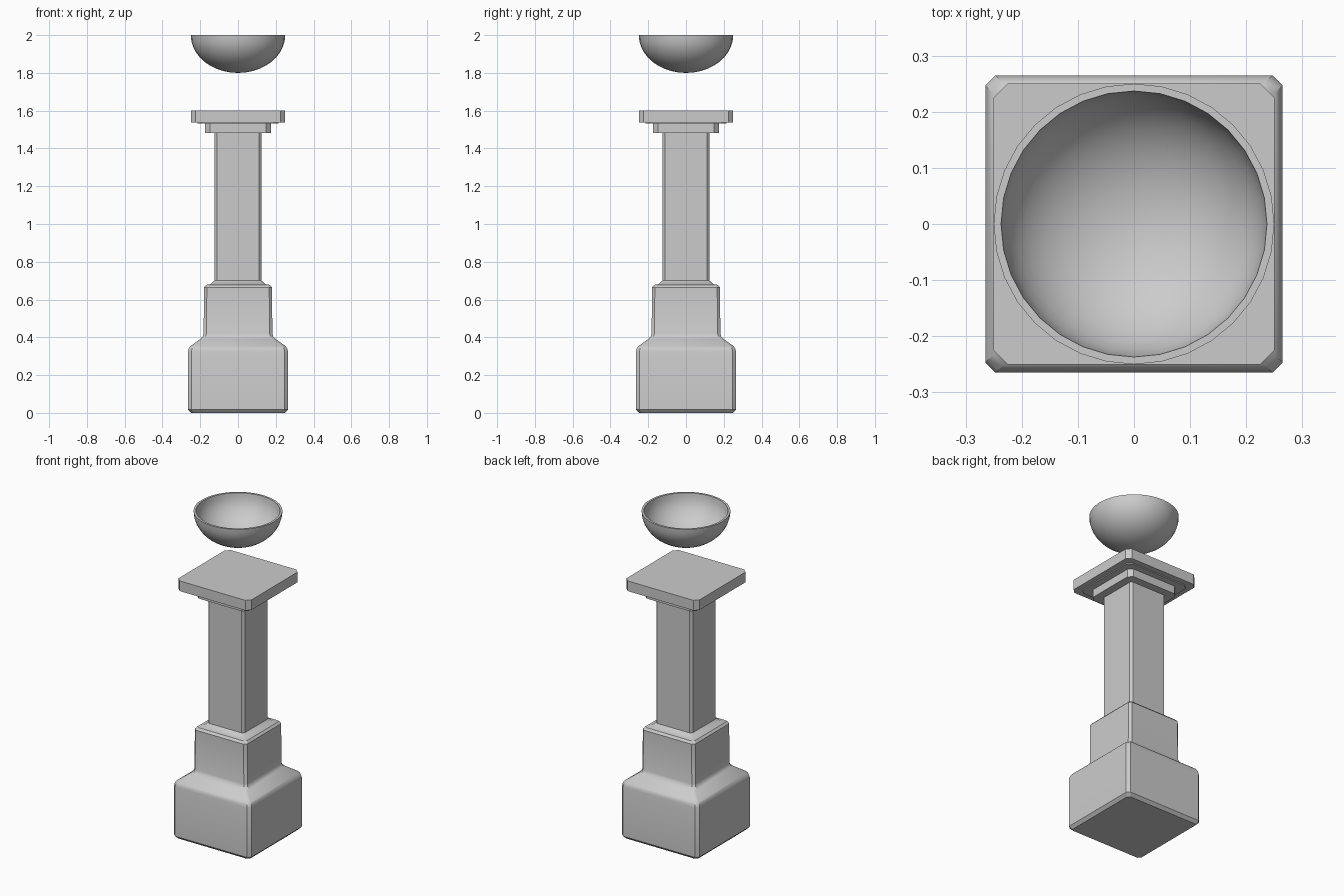
import bpy
from math import sin, cos, pi, radians

if "Cube" in bpy.data.objects:
    bpy.data.objects.remove(bpy.data.objects["Cube"])


def ring_square(h, c, z):
    """Square outline of half width h with corners cut by c."""
    k = h - c
    return [(h, -k, z), (h, k, z), (k, h, z), (-k, h, z),
            (-h, k, z), (-h, -k, z), (-k, -h, z), (k, -h, z)]


def ring_round(r, z, n=32):
    return [(r * cos(2 * pi * i / n), r * sin(2 * pi * i / n), z) for i in range(n)]


def loft(name, rings):
    """Skin a stack of equal-sized rings and cap both ends."""
    n = len(rings[0])
    verts = [v for ring in rings for v in ring]
    faces = [(j * n + i, j * n + (i + 1) % n, (j + 1) * n + (i + 1) % n, (j + 1) * n + i)
             for j in range(len(rings) - 1) for i in range(n)]
    faces.append(tuple(reversed(range(n))))
    faces.append(tuple(range(len(verts) - n, len(verts))))
    mesh = bpy.data.meshes.new(name)
    mesh.from_pydata(verts, [], faces)
    obj = bpy.data.objects.new(name, mesh)
    bpy.context.collection.objects.link(obj)
    bpy.ops.object.select_all(action='DESELECT')
    obj.select_set(True)
    bpy.context.view_layer.objects.active = obj
    bpy.ops.object.shade_smooth_by_angle(angle=radians(30))
    return obj


def square_part(name, profile):
    return loft(name, [ring_square(*p) for p in profile])


# Base block with a rounded shoulder and stepped top: (half width, corner cut, z)
square_part("base", [
    (0.248, 0.015, 0.0), (0.265, 0.018, 0.018), (0.265, 0.018, 0.325),
    (0.261, 0.018, 0.34), (0.252, 0.018, 0.353), (0.198, 0.015, 0.392),
    (0.187, 0.015, 0.404), (0.182, 0.015, 0.42), (0.180, 0.015, 0.665),
    (0.168, 0.013, 0.678), (0.145, 0.012, 0.681), (0.125, 0.012, 0.70)])

# Column shaft
square_part("shaft", [(0.125, 0.013, 0.69), (0.125, 0.013, 1.485)])

# Neck slab and top slab
square_part("neck_slab", [(0.174, 0.025, 1.482), (0.174, 0.025, 1.538)])
square_part("top_slab", [(0.215, 0.025, 1.531), (0.215, 0.025, 1.537),
                         (0.25, 0.025, 1.537), (0.25, 0.025, 1.60)])

# Floating bowl: outer wall up to the rim, then inner wall down
angles = [pi / 2 * i / 10 for i in range(11)]
outer = [(max(0.25 * sin(a), 0.004), 2 - 0.20 * cos(a)) for a in angles]
inner = [(max(0.237 * sin(a), 0.004), 2 - 0.187 * cos(a)) for a in reversed(angles)]
loft("bowl", [ring_round(r, z) for r, z in outer + inner])
